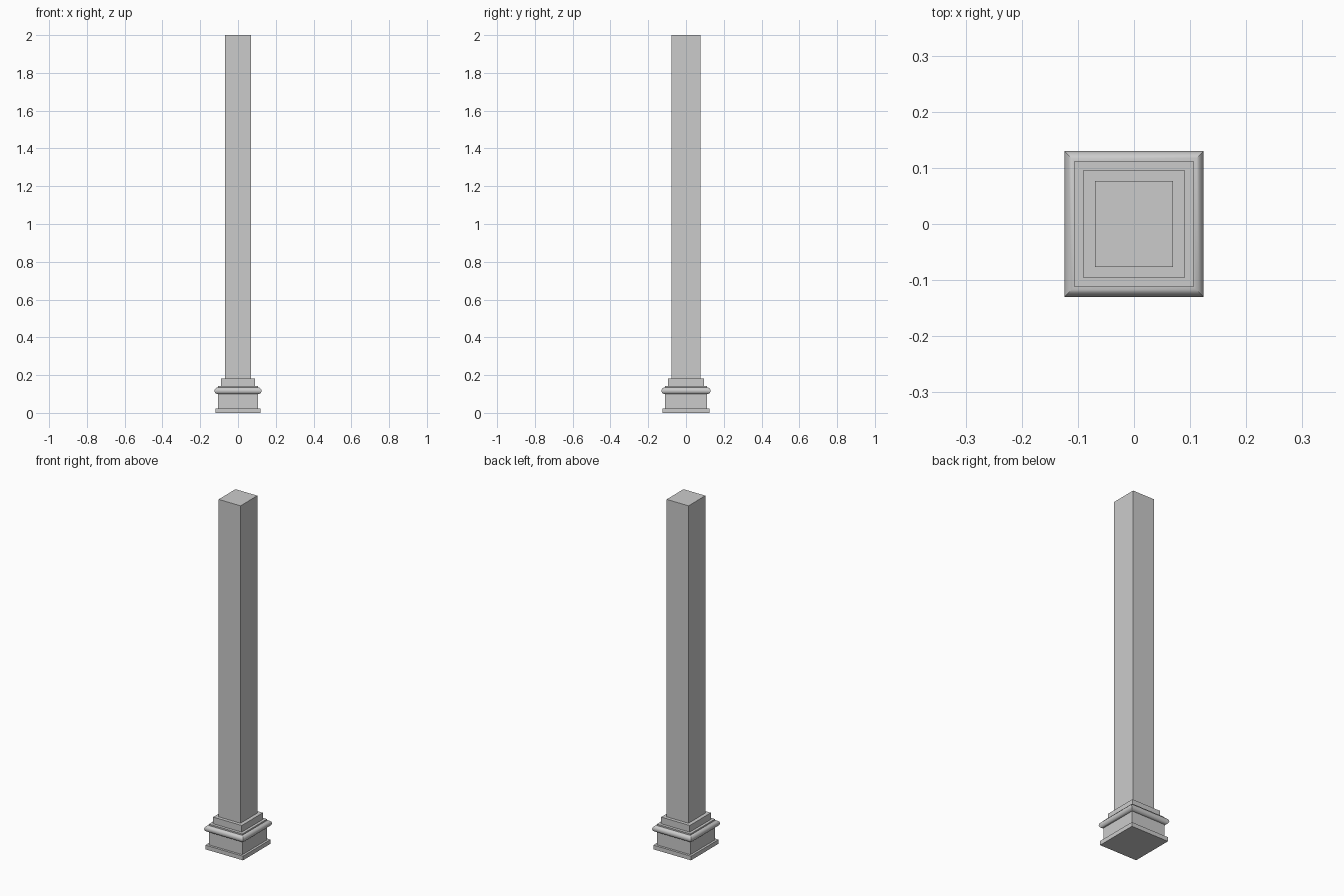
import bpy, bmesh, math

cube = bpy.data.objects.get("Cube")
if cube:
    bpy.data.objects.remove(cube, do_unlink=True)

stone = bpy.data.materials.new("grey_stone")
stone.use_nodes = True
GREY = (0.6, 0.6, 0.6, 1)
stone.diffuse_color = GREY
stone.node_tree.nodes["Principled BSDF"].inputs["Base Color"].default_value = GREY

DADO_X, DADO_Y = 0.106, 0.112


def loft(name, rings):
    """Stack rectangular rings (half x, half y, z) into a closed solid."""
    bm = bmesh.new()
    loops = [[bm.verts.new((sx * x, sy * y, z))
              for sx, sy in ((-1, -1), (1, -1), (1, 1), (-1, 1))]
             for x, y, z in rings]
    for low, high in zip(loops, loops[1:]):
        for i in range(4):
            j = (i + 1) % 4
            bm.faces.new((low[i], low[j], high[j], high[i]))
    bm.faces.new(loops[0][::-1])
    bm.faces.new(loops[-1])
    mesh = bpy.data.meshes.new(name)
    bm.to_mesh(mesh)
    bm.free()
    mesh.materials.append(stone)
    obj = bpy.data.objects.new(name, mesh)
    bpy.context.collection.objects.link(obj)
    return obj


def block(name, x, y, bottom, top):
    return loft(name, [(x, y, bottom), (x, y, top)])


# Square-cut blocks of the pillar, bottom to top
block("plinth", 0.119, 0.125, 0, 0.024)
block("dado", DADO_X, DADO_Y, 0.024, 0.143)
block("collar", 0.0905, 0.0955, 0.143, 0.181)
block("shaft", 0.0693, 0.0763, 0.181, 2)

# Half-round moulding mitred around the dado
RADIUS, MID_Z, STEPS = 0.018, 0.117, 10
arc = [math.pi * (i / STEPS - 0.5) for i in range(STEPS + 1)]
moulding = loft("moulding", [(DADO_X + RADIUS * math.cos(a),
                              DADO_Y + RADIUS * math.cos(a),
                              MID_Z + RADIUS * math.sin(a)) for a in arc])
bpy.ops.object.select_all(action="DESELECT")
moulding.select_set(True)
bpy.context.view_layer.objects.active = moulding
bpy.ops.object.shade_smooth_by_angle(angle=math.radians(30))
